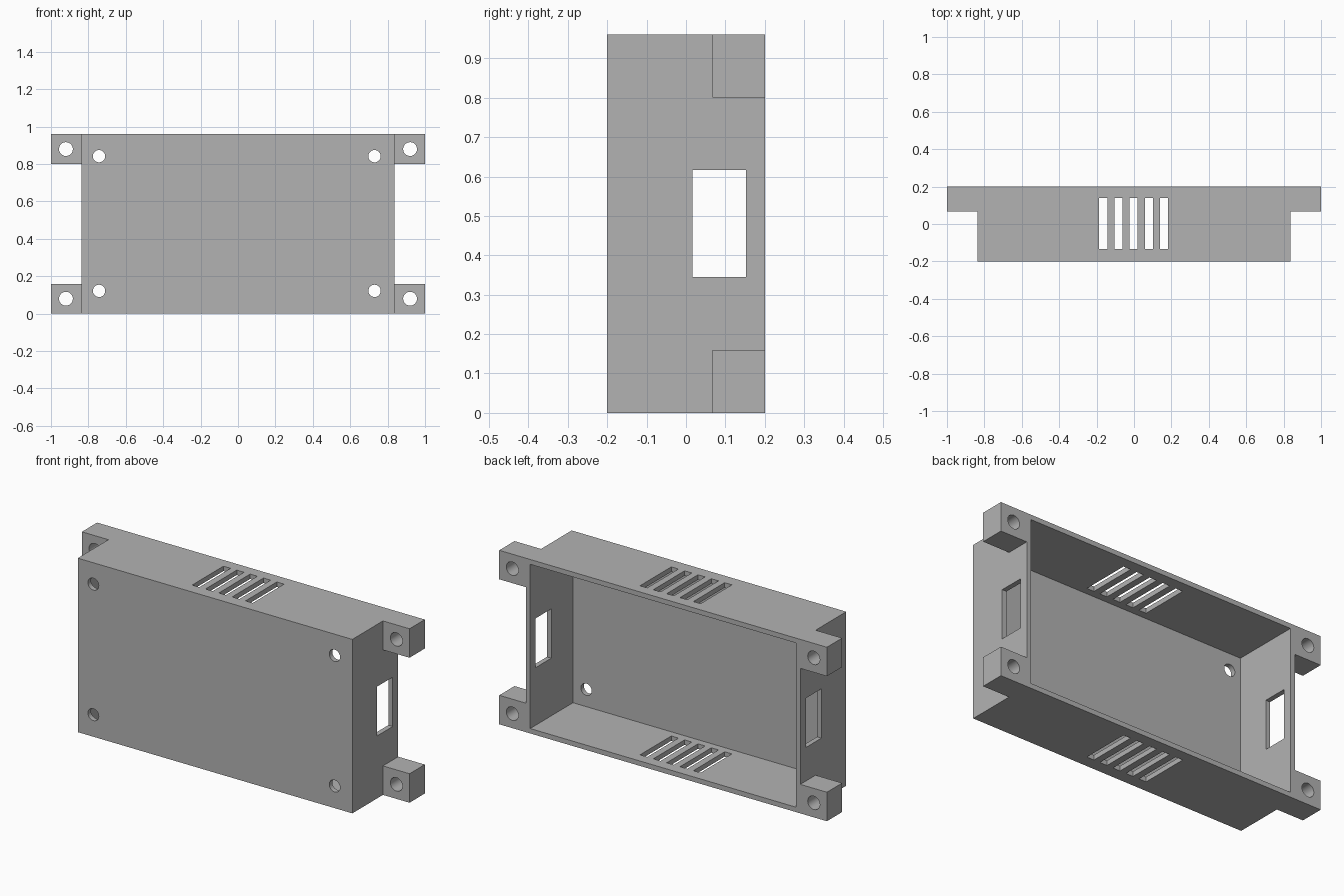
import bpy
import bmesh
from math import radians
from mathutils import Matrix, Vector

cube = bpy.data.objects.get("Cube")
if cube:
    bpy.data.objects.remove(cube, do_unlink=True)

WIDTH, BODY, DEPTH, HEIGHT = 1.0, 0.838, 0.2, 0.96   # half, half, half, full
WALL = 0.027
EAR_Y, EAR_Z = 0.067, 0.16

grey = bpy.data.materials.new("plain grey")
grey.use_nodes = True
colour = (0.45, 0.45, 0.45, 1)
grey.diffuse_color = colour
grey.node_tree.nodes["Principled BSDF"].inputs["Base Color"].default_value = colour


def make_object(name, bm):
    bmesh.ops.recalc_face_normals(bm, faces=bm.faces)
    mesh = bpy.data.meshes.new(name)
    bm.to_mesh(mesh)
    bm.free()
    mesh.materials.append(grey)
    obj = bpy.data.objects.new(name, mesh)
    bpy.context.collection.objects.link(obj)
    return obj


def add_box(bm, low, high):
    low, high = Vector(low), Vector(high)
    matrix = Matrix.Translation((low + high) / 2) @ Matrix.Diagonal((high - low).to_4d())
    bmesh.ops.create_cube(bm, size=1, matrix=matrix)


def add_hole(bm, x, z, radius):
    matrix = Matrix.Translation((x, 0, z)) @ Matrix.Rotation(radians(90), 4, "X")
    bmesh.ops.create_cone(bm, cap_ends=True, segments=32, radius1=radius,
                          radius2=radius, depth=1, matrix=matrix)


# Shell: plan profile with ears along the open back, extruded upwards
half = [(BODY, -DEPTH), (BODY, EAR_Y), (WIDTH, EAR_Y), (WIDTH, DEPTH)]
profile = half + [(-x, y) for x, y in reversed(half)]
bm = bmesh.new()
face = bm.faces.new([bm.verts.new((x, y, 0)) for x, y in profile])
top = bmesh.ops.extrude_face_region(bm, geom=[face])["geom"]
bmesh.ops.translate(bm, vec=(0, 0, HEIGHT),
                    verts=[v for v in top if isinstance(v, bmesh.types.BMVert)])
case = make_object("case_shell", bm)

# Side gaps that leave four mounting ears
gaps = bmesh.new()
for s in (-1, 1):
    xs = sorted((s * BODY, s * (WIDTH + 0.1)))
    add_box(gaps, (xs[0], EAR_Y - 0.05, EAR_Z), (xs[1], DEPTH + 0.1, HEIGHT - EAR_Z))

# Cavity open at the back
cavity = bmesh.new()
add_box(cavity, (WALL - BODY, WALL - DEPTH, WALL), (BODY - WALL, DEPTH + 0.1, HEIGHT - WALL))

# Side windows, vents through top and bottom, screw holes
window = bmesh.new()
add_box(window, (-1.2, 0.016, 0.345), (1.2, 0.152, 0.617))
vents = bmesh.new()
for i in range(-2, 3):
    x = i * 0.0815 - 0.002
    add_box(vents, (x - 0.022, -0.133, -0.1), (x + 0.022, 0.14, HEIGHT + 0.1))
holes = bmesh.new()
for z in (0.08, 0.88):
    for x in (-0.92, 0.92):
        add_hole(holes, x, z, 0.037)
for z in (0.122, 0.842):
    for x in (-0.743, 0.73):
        add_hole(holes, x, z, 0.033)

cutters = {"gap_cutter": gaps, "cavity_cutter": cavity, "window_cutter": window,
           "vent_cutter": vents, "hole_cutter": holes}
helpers = []
for name, cutter_mesh in cutters.items():
    cutter = make_object(name, cutter_mesh)
    cutter.hide_render = True
    helpers.append(cutter)
    mod = case.modifiers.new(name, "BOOLEAN")
    mod.operation = "DIFFERENCE"
    mod.solver = "EXACT"
    mod.object = cutter

# Apply the cuts and smooth only the round holes
bpy.ops.object.select_all(action="DESELECT")
bpy.context.view_layer.objects.active = case
case.select_set(True)
for mod in list(case.modifiers):
    bpy.ops.object.modifier_apply(modifier=mod.name)
for cutter in helpers:
    bpy.data.objects.remove(cutter, do_unlink=True)
bpy.ops.object.shade_smooth_by_angle(angle=radians(30))
